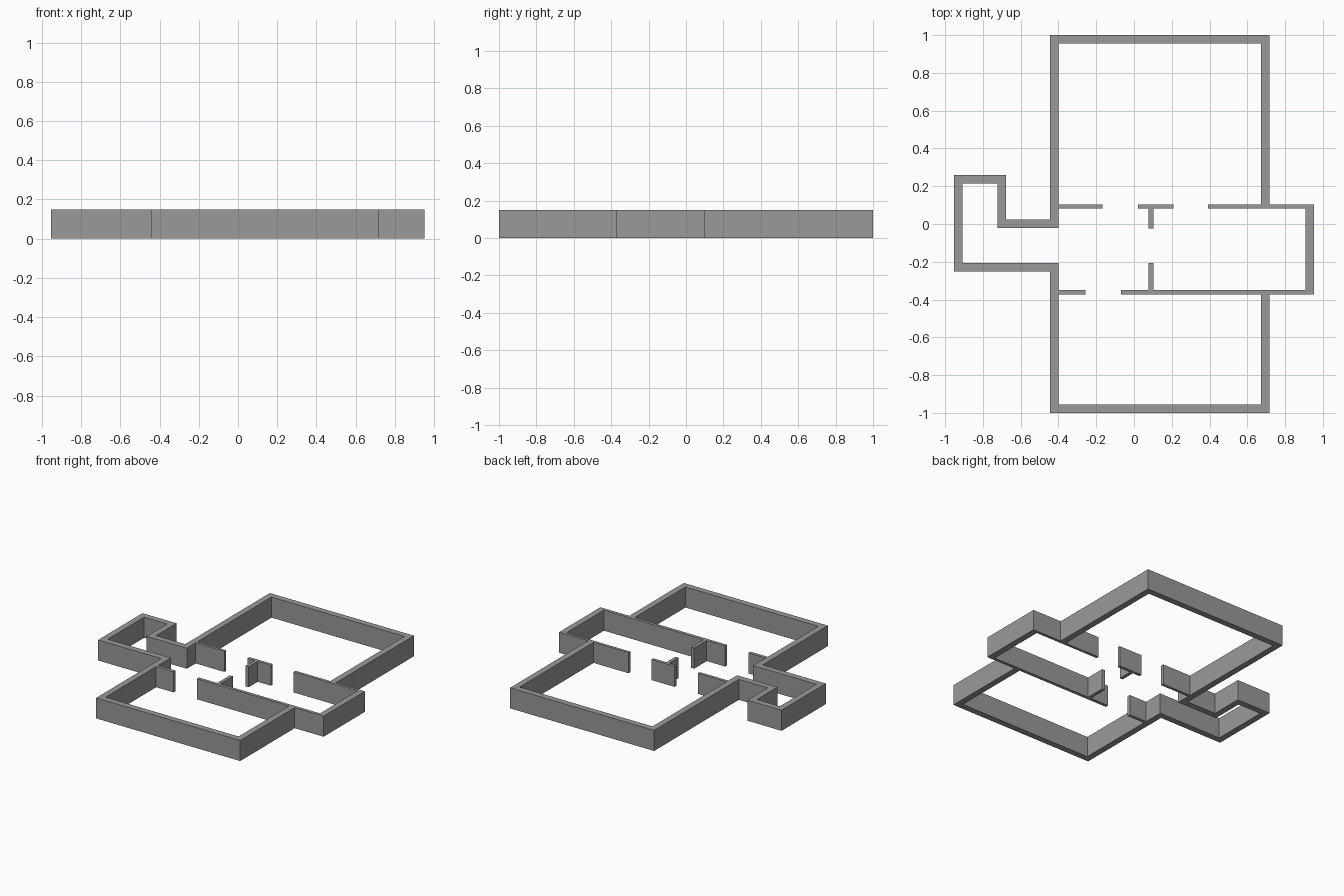
import bpy, bmesh
from mathutils import Vector

if "Cube" in bpy.data.objects:
    bpy.data.objects.remove(bpy.data.objects["Cube"])

H = 0.15        # wall height
T = 0.045       # outer wall thickness

# Dark grey wall colour
GREY = bpy.data.materials.new("dark_grey")
GREY.diffuse_color = (0.32, 0.32, 0.32, 1)
GREY.use_nodes = True
GREY.node_tree.nodes["Principled BSDF"].inputs["Base Color"].default_value = GREY.diffuse_color


def extrude_outline(name, quads):
    """Build a solid from plan-view faces that share corners."""
    bm = bmesh.new()
    faces = [bm.faces.new([bm.verts.new((x, y, 0)) for x, y in q]) for q in quads]
    bmesh.ops.remove_doubles(bm, verts=bm.verts[:], dist=1e-5)
    r = bmesh.ops.extrude_face_region(bm, geom=bm.faces[:], use_keep_orig=True)
    top = [g for g in r["geom"] if isinstance(g, bmesh.types.BMVert)]
    bmesh.ops.translate(bm, verts=top, vec=(0, 0, H))
    bmesh.ops.recalc_face_normals(bm, faces=bm.faces[:])
    me = bpy.data.meshes.new(name)
    bm.to_mesh(me)
    bm.free()
    me.materials.append(GREY)
    ob = bpy.data.objects.new(name, me)
    bpy.context.collection.objects.link(ob)
    return ob


def wall_path(name, pts, thick):
    """Mitred wall of constant thickness along a right-angled centre line."""
    pts = [Vector(p) for p in pts]
    dirs = [(b - a).normalized() for a, b in zip(pts, pts[1:])]
    norms = [Vector((-d.y, d.x)) for d in dirs]
    left, right = [], []
    for i, p in enumerate(pts):
        if i in (0, len(pts) - 1):
            off = norms[min(i, len(norms) - 1)]
        else:
            off = norms[i - 1] + norms[i]
        left.append(p + off * thick / 2)
        right.append(p - off * thick / 2)
    return extrude_outline(name, [(left[i], left[i + 1], right[i + 1], right[i])
                                  for i in range(len(pts) - 1)])


def wall_box(name, x0, x1, y0, y1):
    return extrude_outline(name, [((x0, y0), (x1, y0), (x1, y1), (x0, y1))])


# Outer wall: north room, west wing and south room in one run
wall_path("outer_wall", [
    (0.696, 0.102), (0.696, 0.978), (-0.421, 0.978), (-0.421, 0.002),
    (-0.7, 0.002), (-0.7, 0.237), (-0.93, 0.237), (-0.93, -0.228),
    (-0.421, -0.228), (-0.421, -0.978), (0.696, -0.978), (0.696, -0.373)], T)

# East bay end wall
wall_box("east_wall", 0.907, 0.952, -0.373, 0.102)

# Thin partitions north of the hall, split by door openings
for i, (a, b) in enumerate([(-0.399, -0.167), (0.021, 0.208), (0.392, 0.907)]):
    wall_box(f"north_partition_{i + 1}", a, b, 0.081, 0.102)

# Thin partitions south of the hall
for i, (a, b) in enumerate([(-0.399, -0.258), (-0.07, 0.907)]):
    wall_box(f"south_partition_{i + 1}", a, b, -0.373, -0.35)

# Stub walls either side of the hall opening
wall_box("north_stub", 0.078, 0.102, -0.023, 0.081)
wall_box("south_stub", 0.078, 0.102, -0.35, -0.206)
